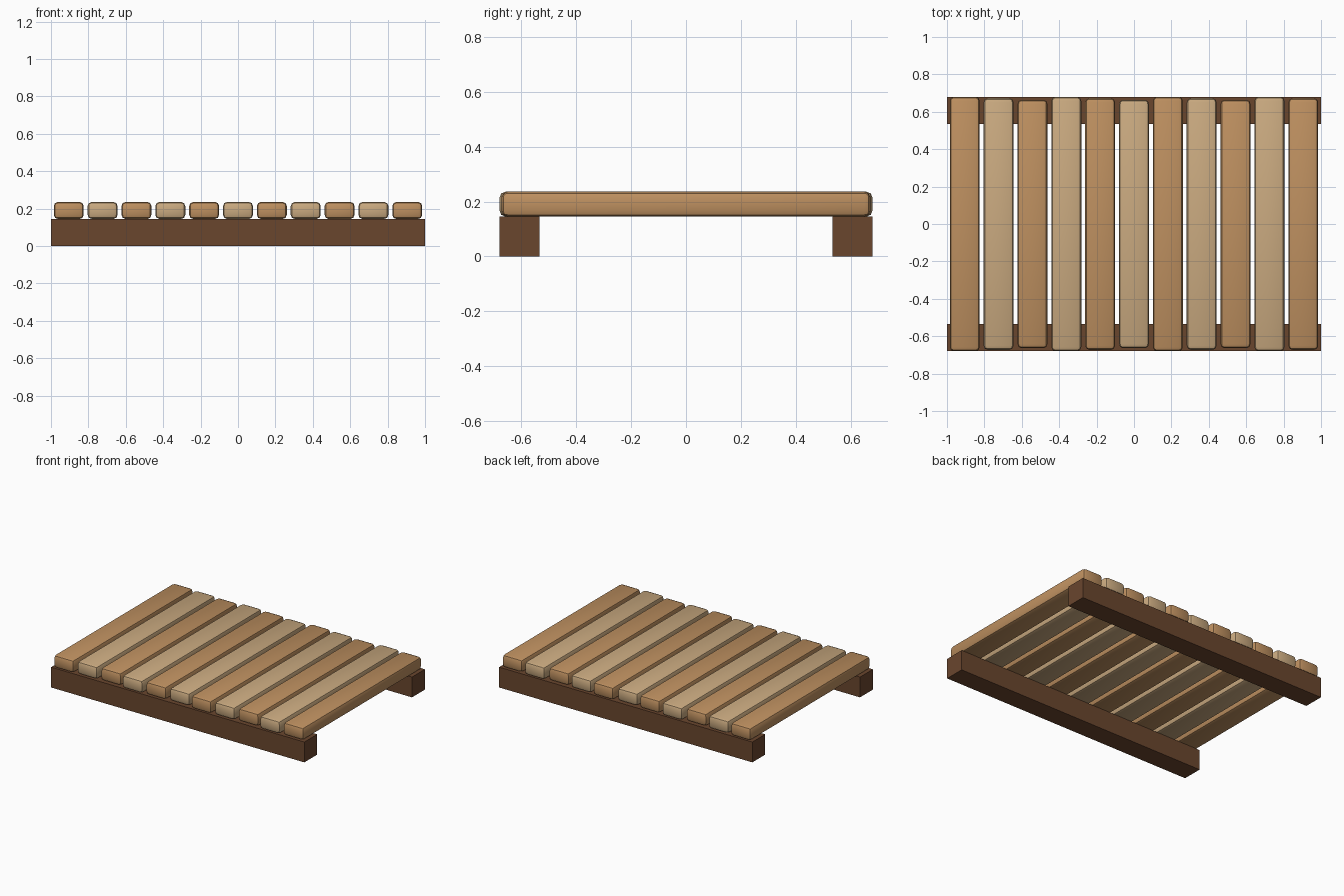
import bpy

if "Cube" in bpy.data.objects:
    bpy.data.objects.remove(bpy.data.objects["Cube"])


def material(name, rgb):
    m = bpy.data.materials.new(name)
    m.diffuse_color = (*rgb, 1)
    m.use_nodes = True
    m.node_tree.nodes["Principled BSDF"].inputs["Base Color"].default_value = m.diffuse_color
    return m


warm = material("warm_wood", (0.515, 0.279, 0.117))
pale = material("pale_wood", (0.591, 0.402, 0.216))
dark = material("dark_wood", (0.144, 0.061, 0.027))


def box(name, size, loc, mat, bevel=0.0):
    bpy.ops.mesh.primitive_cube_add(size=1, location=loc)
    ob = bpy.context.object
    ob.name = name
    ob.scale = size
    bpy.ops.object.transform_apply(location=False, rotation=False, scale=True)
    ob.data.materials.append(mat)
    if bevel:
        mod = ob.modifiers.new("rounded_edges", 'BEVEL')
        mod.width = bevel
        mod.segments = 2
        bpy.ops.object.modifier_apply(modifier=mod.name)
        bpy.ops.object.shade_smooth_by_angle()
    return ob


# Two support beams along the front and back
for name, side in (("front_beam", -1), ("back_beam", 1)):
    box(name, (2.0, 0.145, 0.145), (0, side * 0.6075, 0.0725), dark)

# Eleven rounded slats, alternating colours, lengths repeating every three
for i in range(11):
    length = (1.36, 1.345, 1.328)[i % 3]
    box(f"slat_{i + 1}", (0.16, length, 0.091), ((i - 5) * 0.181, 0, 0.1905),
        pale if i % 2 else warm, 0.022)
